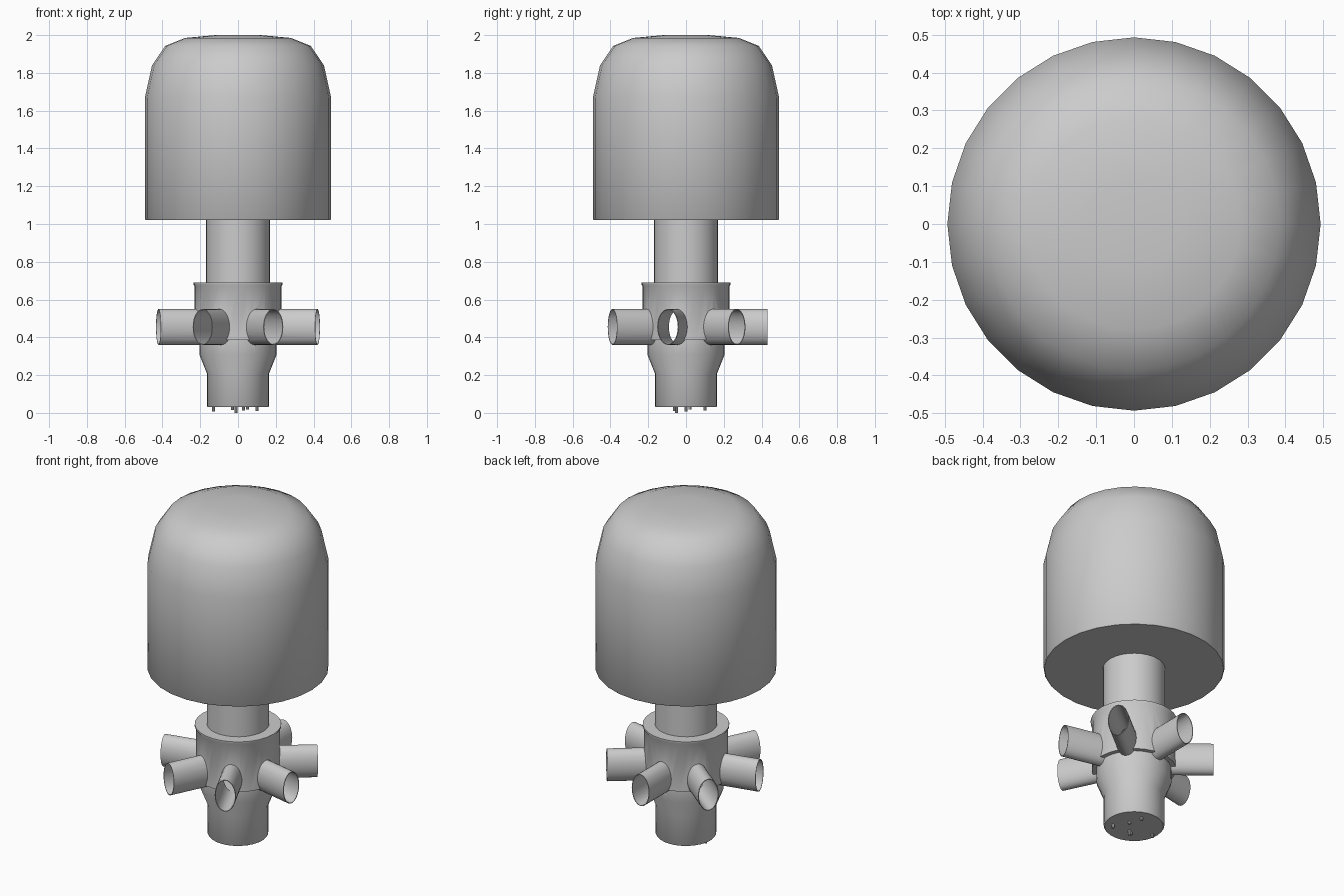
import bpy
import bmesh
import math
from mathutils import Matrix

cube = bpy.data.objects.get("Cube")
if cube:
    bpy.data.objects.remove(cube, do_unlink=True)

grey = bpy.data.materials.new("plain grey")
grey.use_nodes = True
colour = (0.6, 0.6, 0.6, 1)
grey.diffuse_color = colour
grey.node_tree.nodes["Principled BSDF"].inputs["Base Color"].default_value = colour

SIDES = 28
PORTS = 7
PORT_Z = 0.455


def add_object(name, bm):
    bmesh.ops.recalc_face_normals(bm, faces=bm.faces)
    mesh = bpy.data.meshes.new(name)
    bm.to_mesh(mesh)
    bm.free()
    mesh.materials.append(grey)
    obj = bpy.data.objects.new(name, mesh)
    bpy.context.collection.objects.link(obj)
    return obj


def lathe(name, profile, sides=SIDES):
    """Spin a radius/height profile around z; both ends lie on the axis."""
    bm = bmesh.new()
    verts = [bm.verts.new((r, 0, z)) for r, z in profile]
    edges = [bm.edges.new(pair) for pair in zip(verts, verts[1:])]
    bmesh.ops.spin(bm, geom=verts + edges, axis=(0, 0, 1), cent=(0, 0, 0),
                   angle=math.tau, steps=sides, use_merge=True)
    bmesh.ops.remove_doubles(bm, verts=bm.verts, dist=0.0005)
    return add_object(name, bm)


def oval_tube(name, angle, start, end, half_width, half_height):
    """Closed oval cylinder pointing outward at the given angle."""
    bm = bmesh.new()
    place = (Matrix.Rotation(angle, 4, "Z")
             @ Matrix.Translation(((start + end) / 2, 0, PORT_Z))
             @ Matrix.Diagonal((1, half_width, half_height, 1))
             @ Matrix.Rotation(math.pi / 2, 4, "Y"))
    bmesh.ops.create_cone(bm, cap_ends=True, segments=SIDES, radius1=1,
                          radius2=1, depth=end - start, matrix=place)
    return add_object(name, bm)


def combine(target, tool, operation):
    """Apply a boolean and discard the tool."""
    mod = target.modifiers.new(operation.lower(), "BOOLEAN")
    mod.operation = operation
    mod.solver = "EXACT"
    mod.object = tool
    bpy.context.view_layer.objects.active = target
    bpy.ops.object.modifier_apply(modifier=mod.name)
    bpy.data.objects.remove(tool, do_unlink=True)


def smooth(obj, degrees):
    bpy.ops.object.select_all(action="DESELECT")
    obj.select_set(True)
    bpy.context.view_layer.objects.active = obj
    bpy.ops.object.shade_smooth_by_angle(angle=math.radians(degrees))


# Large domed cap with a flat underside
cap = lathe("domed_cap", [(0, 1.02), (0.488, 1.02), (0.493, 1.026), (0.493, 1.67),
                          (0.455, 1.84), (0.385, 1.943), (0.28, 1.985),
                          (0.12, 2.0), (0, 2.0)])
smooth(cap, 50)

# Neck between cap and collar
smooth(lathe("neck", [(0, 0.66), (0.17, 0.66), (0.17, 1.03), (0, 1.03)]), 40)

# Body: base cylinder, flared shoulder and overhanging collar
body = lathe("ported_body", [(0, 0.03), (0.16, 0.03), (0.165, 0.036), (0.165, 0.21),
                             (0.205, 0.31), (0.205, 0.387), (0.23, 0.387),
                             (0.23, 0.67), (0.236, 0.68), (0.236, 0.69), (0, 0.69)])

# Ring of open oval ports meeting in a hollow chamber
angles = [math.pi / 2 + math.tau * i / PORTS for i in range(PORTS)]
for a in angles:
    combine(body, oval_tube("port", a, 0.16, 0.432, 0.058, 0.095), "UNION")
combine(body, lathe("chamber", [(0, 0.364), (0.18, 0.364), (0.18, 0.546), (0, 0.546)]),
        "DIFFERENCE")
for a in angles:
    combine(body, oval_tube("bore", a, 0.1, 0.5, 0.054, 0.091), "DIFFERENCE")
smooth(body, 40)

# Small contact pins under the base
pins = bmesh.new()
for x, y, low in [(-0.13, 0.0, 0.008), (-0.01, -0.05, 0), (0.1, -0.06, 0.01),
                  (0.03, 0.1, 0.012), (-0.03, -0.06, 0.015), (0.05, 0.02, 0.018)]:
    bmesh.ops.create_cone(pins, cap_ends=True, segments=8, radius1=0.008, radius2=0.008,
                          depth=0.035 - low,
                          matrix=Matrix.Translation((x, y, (low + 0.035) / 2)))
add_object("base_pins", pins)
